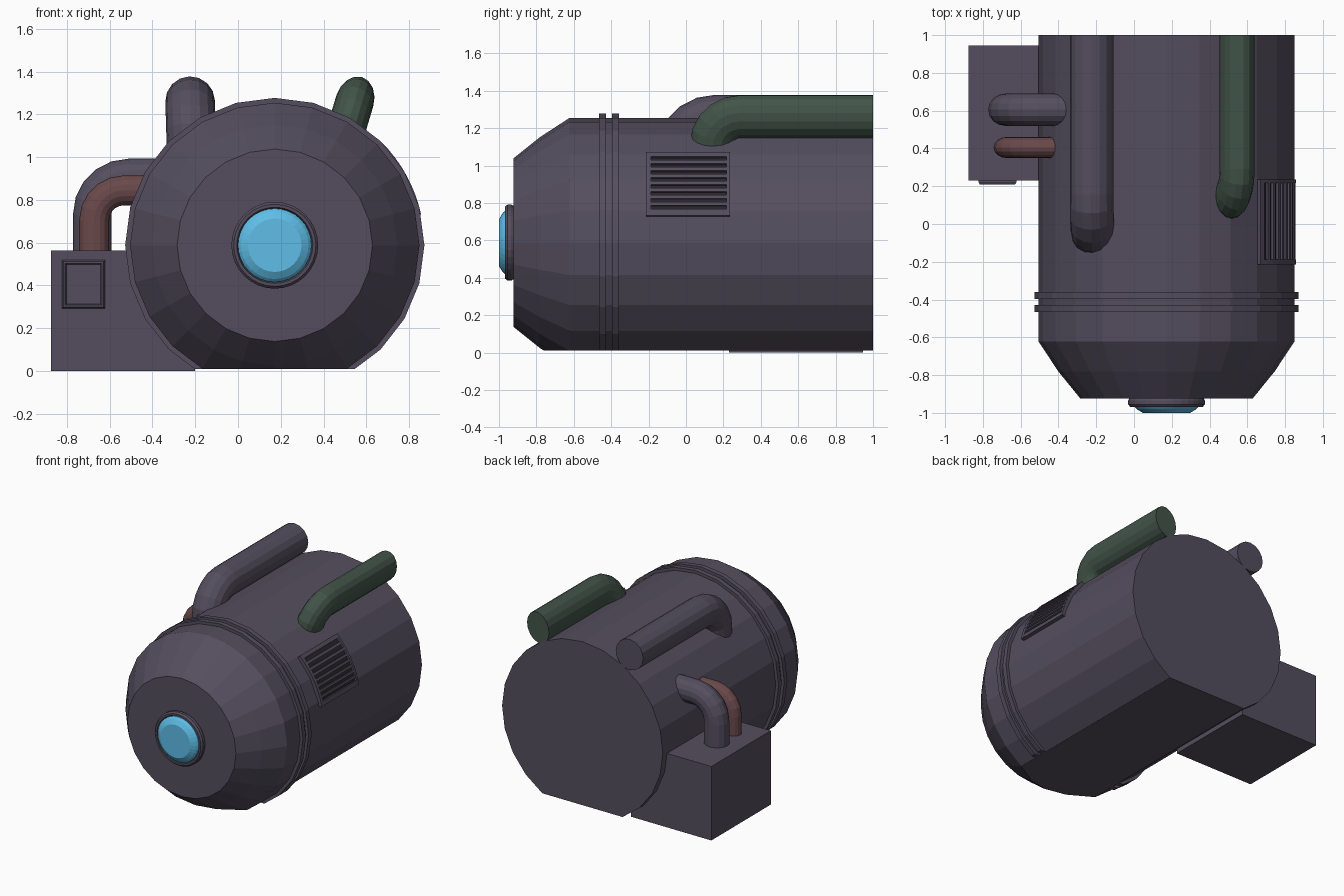
import bpy, bmesh, math
from mathutils import Vector

if "Cube" in bpy.data.objects:
    bpy.data.objects.remove(bpy.data.objects["Cube"])

CX, CZ, ZS = 0.172, 0.588, 0.985   # axis of the tank, slight vertical squash


def mat(name, rgb):
    m = bpy.data.materials.new(name)
    m.diffuse_color = (*rgb, 1)
    m.use_nodes = True
    m.node_tree.nodes["Principled BSDF"].inputs["Base Color"].default_value = m.diffuse_color
    return m


METAL = mat("purple_grey_metal", (0.089, 0.076, 0.112))
GREEN = mat("dark_green", (0.054, 0.089, 0.065))
RED = mat("dull_red", (0.141, 0.065, 0.069))
BLUE = mat("bright_blue", (0.114, 0.515, 0.807))
DARK = mat("dark_slot", (0.02, 0.018, 0.024))


def finish(bm, name, material):
    bmesh.ops.recalc_face_normals(bm, faces=bm.faces)
    me = bpy.data.meshes.new(name)
    bm.to_mesh(me)
    bm.free()
    me.materials.append(material)
    ob = bpy.data.objects.new(name, me)
    bpy.context.collection.objects.link(ob)
    return ob


def skin(bm, rings, caps=True, loop=False):
    """Bridge rings of points with quads."""
    vs = [[bm.verts.new(p) for p in r] for r in rings]
    n = len(vs[0])
    pairs = list(zip(vs, vs[1:])) + ([(vs[-1], vs[0])] if loop else [])
    for a, b in pairs:
        for i in range(n):
            j = (i + 1) % n
            bm.faces.new((a[i], a[j], b[j], b[i]))
    if caps and not loop:
        bm.faces.new(vs[0])
        bm.faces.new(vs[-1])


def lathe(name, profile, n, material, zs=1.0, loop=False, clip=None):
    """Turn (radius, y) points about the tank axis; optionally cut flat below."""
    bm = bmesh.new()
    ang = [2 * math.pi * i / n for i in range(n)]
    skin(bm, [[(CX + r * math.cos(a), y, CZ + zs * r * math.sin(a)) for a in ang]
              for r, y in profile], loop=loop)
    if clip is not None:
        bmesh.ops.bisect_plane(bm, geom=bm.verts[:] + bm.edges[:] + bm.faces[:],
                               plane_co=(0, 0, clip), plane_no=(0, 0, -1), clear_outer=True)
        bmesh.ops.holes_fill(bm, edges=[e for e in bm.edges if e.is_boundary])
    return finish(bm, name, material)


def elbow(name, start, d_in, d_out, corner, radius, end_len, a, b, material, n=16, seg=5):
    """Pipe from start along d_in, bent a quarter turn about the corner to d_out."""
    d_in, d_out = Vector(d_in).normalized(), Vector(d_out).normalized()
    start, corner = Vector(start), Vector(corner)
    side = d_in.cross(d_out).normalized()
    centre = corner - d_in * radius + d_out * radius
    path = [(start, d_in)]
    for i in range(seg + 1):
        t = math.pi / 2 * i / seg
        p = centre - d_out * radius * math.cos(t) + d_in * radius * math.sin(t)
        path.append((p, d_in * math.cos(t) + d_out * math.sin(t)))
    path.append((path[-1][0] + d_out * end_len, d_out))
    bm = bmesh.new()
    skin(bm, [[p + side * a * math.cos(2 * math.pi * k / n)
               + side.cross(t) * b * math.sin(2 * math.pi * k / n) for k in range(n)]
              for p, t in path])
    return finish(bm, name, material)


def box(name, lo, hi, material):
    bm = bmesh.new()
    skin(bm, [[(lo[0], lo[1], z), (hi[0], lo[1], z), (hi[0], hi[1], z), (lo[0], hi[1], z)]
              for z in (lo[2], hi[2])])
    return finish(bm, name, material)


def arc_plate(name, z0, z1, y0, y1, r0, r1, n, material):
    """Plate following the tank's curve on the right side between two heights."""
    ang = [math.asin((z - CZ) / 0.69) for z in (z0, z1)]
    steps = [ang[0] + (ang[1] - ang[0]) * i / n for i in range(n + 1)]
    bm = bmesh.new()
    skin(bm, [[(CX + r * math.cos(t), y, CZ + ZS * r * math.sin(t))
               for r, y in ((r0, y0), (r1, y0), (r1, y1), (r0, y1))] for t in steps])
    return finish(bm, name, material)


# Main tank with a flat underside and stepped nose
lathe("tank_body", [(0.457, -0.923), (0.573, -0.78), (0.677, -0.623), (0.677, 1.0)],
      24, METAL, ZS, clip=0.01)

# Two raised bands
for i, y in enumerate((-0.465, -0.396)):
    lathe(f"tank_band_{i + 1}", [(0.6, y), (0.70, y), (0.70, y + 0.037), (0.6, y + 0.037)],
          24, METAL, ZS, clip=0.01)

# Front lamp: rim and blue lens
lathe("lamp_rim", [(0.165, -0.91), (0.19, -0.91), (0.203, -0.935), (0.203, -0.955),
                   (0.192, -0.968), (0.178, -0.968), (0.168, -0.945)], 32, METAL, loop=True)
lathe("lamp_lens", [(0.172, -0.93), (0.172, -0.965), (0.158, -0.98), (0.125, -1.0)],
      32, BLUE)

# Side box and its framed hatch
box("side_box", (-0.875, 0.23, 0.0), (-0.2, 0.945, 0.563), METAL)
bm = bmesh.new()
x0, x1, z0, z1 = -0.824, -0.622, 0.293, 0.518


def hatch_ring(inset, y):
    return [(x0 + inset, y, z0 + inset), (x1 - inset, y, z0 + inset),
            (x1 - inset, y, z1 - inset), (x0 + inset, y, z1 - inset)]


skin(bm, [hatch_ring(0, 0.235), hatch_ring(0, 0.222), hatch_ring(0.007, 0.21),
          hatch_ring(0.015, 0.21), hatch_ring(0.021, 0.22)])
finish(bm, "box_hatch", METAL)

# Pipes from the box into the tank
elbow("box_pipe_large", (-0.682, 0.605, 0.5), (0, 0, 1), (1, 0, 0),
      (-0.682, 0.605, 0.903), 0.17, 0.25, 0.085, 0.09, METAL)
elbow("box_pipe_small", (-0.673, 0.405, 0.5), (0, 0, 1), (1, 0, 0),
      (-0.673, 0.405, 0.845), 0.14, 0.25, 0.056, 0.07, RED)

# Pipes along the top, bending down into the tank
elbow("top_pipe_left", (-0.224, 1.0, 1.262), (0, -1, 0), (0.03, 0, -1),
      (-0.224, -0.045, 1.262), 0.2, 0.1, 0.116, 0.116, METAL)
elbow("top_pipe_right", (0.546, 1.0, 1.262), (0, -1, 0), (-0.3, 0, -1),
      (0.546, 0.14, 1.262), 0.15, 0.12, 0.09, 0.118, GREEN)

# Curved vent grille on the right side
Y0, Y1, ZA, ZB = -0.214, 0.235, 0.733, 1.072
arc_plate("vent_backing", ZA + 0.01, ZB - 0.01, Y0 + 0.01, Y1 - 0.01, 0.66, 0.684, 10, DARK)
arc_plate("vent_frame_front", ZA, ZB, Y0, Y0 + 0.027, 0.65, 0.70, 8, METAL)
arc_plate("vent_frame_back", ZA, ZB, Y1 - 0.018, Y1, 0.65, 0.70, 8, METAL)
slots, pitch, gap, first = 8, 0.0375, 0.021, 0.767
edges = [ZA] + [v for i in range(slots)
                for v in (first + i * pitch, first + i * pitch + gap)] + [ZB]
for i in range(slots + 1):
    arc_plate(f"vent_slat_{i + 1}", edges[2 * i], edges[2 * i + 1],
              Y0 + 0.027, Y1 - 0.018, 0.65, 0.699, 1, METAL)
